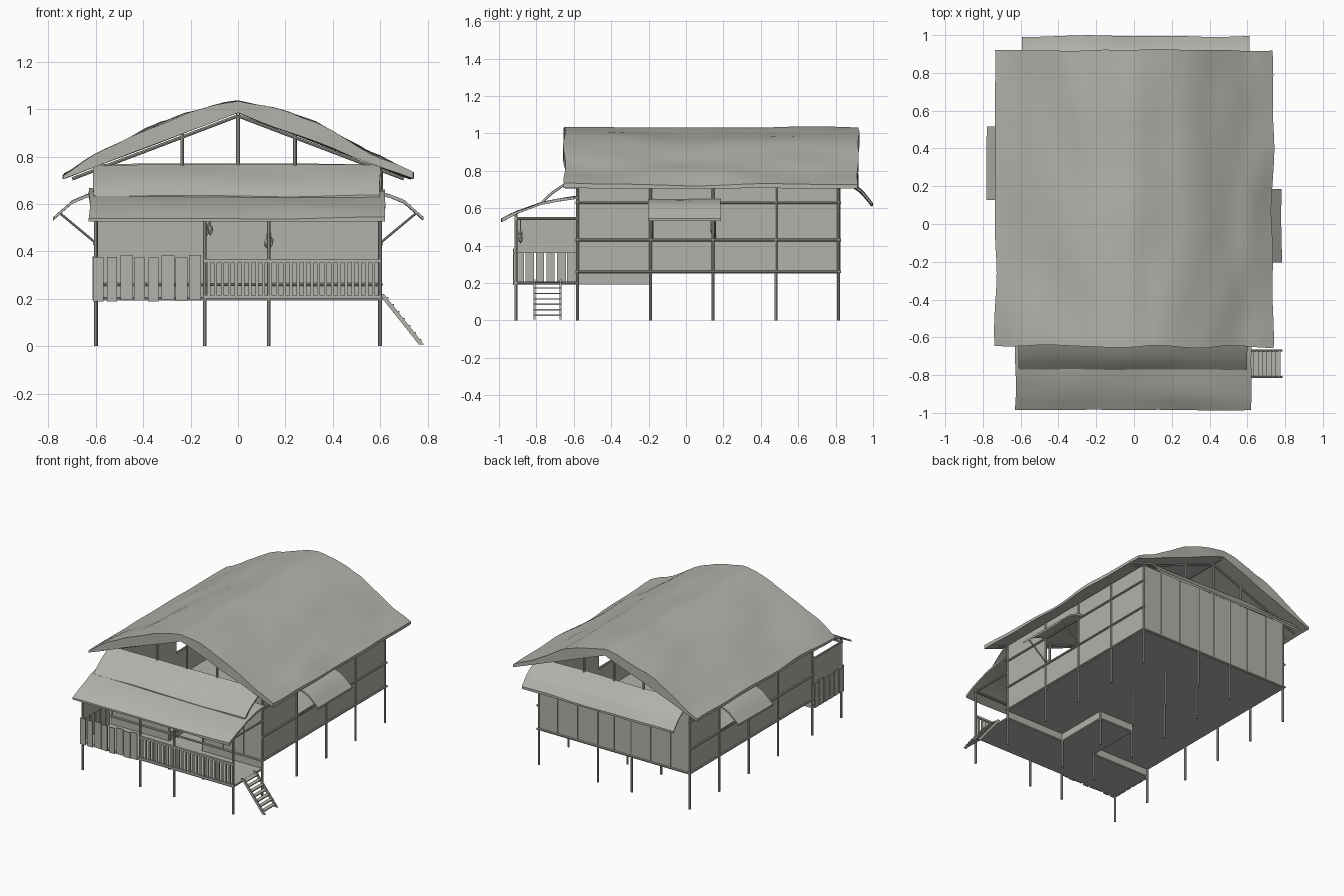
import bpy, bmesh, math, random
from mathutils import Vector, noise

if "Cube" in bpy.data.objects:
    bpy.data.objects.remove(bpy.data.objects["Cube"])

random.seed(4)
mat = bpy.data.materials.new("weathered_grey")
mat.diffuse_color = (0.44, 0.45, 0.405, 1)
mat.use_nodes = True
mat.node_tree.nodes["Principled BSDF"].inputs["Base Color"].default_value = mat.diffuse_color


def finish(name, bm, smooth=False):
    bmesh.ops.recalc_face_normals(bm, faces=bm.faces)
    me = bpy.data.meshes.new(name)
    bm.to_mesh(me)
    bm.free()
    me.materials.append(mat)
    ob = bpy.data.objects.new(name, me)
    bpy.context.collection.objects.link(ob)
    if smooth:
        bpy.ops.object.select_all(action='DESELECT')
        ob.select_set(True)
        bpy.context.view_layer.objects.active = ob
        bpy.ops.object.shade_smooth_by_angle(angle=math.radians(35))
    return ob


def add_box(bm, x0, x1, y0, y1, z0, z1):
    vs = bmesh.ops.create_cube(bm, size=1)["verts"]
    for v in vs:
        v.co = Vector(((x0 + x1) / 2 + v.co.x * (x1 - x0),
                       (y0 + y1) / 2 + v.co.y * (y1 - y0),
                       (z0 + z1) / 2 + v.co.z * (z1 - z0)))
    return vs


def add_pole(bm, a, b, r=0.008, n=8):
    a, b = Vector(a), Vector(b)
    rot = (b - a).to_track_quat('Z', 'Y')
    vs = bmesh.ops.create_cone(bm, segments=n, radius1=r, radius2=r,
                               depth=(b - a).length, cap_ends=True)["verts"]
    for v in vs:
        v.co = rot @ v.co + (a + b) / 2


def boxes(name, items):
    bm = bmesh.new()
    for i in items:
        add_box(bm, *i)
    return finish(name, bm)


def poles(name, items, r=0.008):
    bm = bmesh.new()
    for a, b in items:
        add_pole(bm, a, b, r)
    return finish(name, bm, True)


def lerp_profile(p, t):
    """Resample a profile of (across, top z, bottom z) points by index."""
    f = t * (len(p) - 1)
    i = min(int(f), len(p) - 2)
    return [p[i][k] + (p[i + 1][k] - p[i][k]) * (f - i) for k in range(3)]


def thatch(name, profile, lo, hi, along, across_steps, steps, amp, seed):
    """Rumpled thatch body: profile swept along 'x' or 'y'."""
    bm = bmesh.new()
    rows = []
    for j in range(steps + 1):
        t = lo + (hi - lo) * j / steps
        top, bot = [], []
        for i in range(across_steps + 1):
            a, zt, zb = lerp_profile(profile, i / across_steps)
            n = noise.noise(Vector((a * 7 + seed, t * 2.2, seed)))
            m = noise.noise(Vector((a * 4, t * 3 + seed, 9)))
            edge = (1 if j == steps else -1 if j == 0 else 0) * amp
            tt, aa = t + edge * m, a + amp * 0.8 * m
            for lst, z in ((top, zt + amp * n), (bot, zb + amp * 0.2 * m)):
                lst.append(bm.verts.new((aa, tt, z) if along == 'y' else (tt, aa, z)))
        rows.append(top + bot[::-1])
    k = len(rows[0])
    for r, s in zip(rows, rows[1:]):
        for i in range(k):
            bm.faces.new((r[i], r[(i + 1) % k], s[(i + 1) % k], s[i]))
    h = across_steps + 1
    for r in (rows[0], rows[-1]):
        for i in range(h - 1):
            bm.faces.new((r[i], r[i + 1], r[k - 2 - i], r[k - 1 - i]))
    return finish(name, bm, True)


PX = (-0.6, -0.14, 0.13, 0.6)
PY = (-0.58, -0.19, 0.145, 0.48, 0.815)

# thatched roofs
half = [(0, 1.03), (0.1, 1.015), (0.22, 0.98), (0.33, 0.94), (0.45, 0.875),
        (0.56, 0.82), (0.65, 0.775), (0.735, 0.725)]
main = [(s * x, z, 0.985 - 0.38 * x) for s, seq in ((-1, half[::-1]), (1, half[1:])) for x, z in seq]
thatch("main_roof", main, -0.65, 0.92, 'y', 28, 24, 0.018, 1.3)
T = 0.014
for name, prof, lo, hi, seed in (
        ("porch_roof", [(-0.985, .54), (-0.9, .585), (-0.78, .63), (-0.68, .65), (-0.58, .665)], -0.63, 0.62, 3.1),
        ("front_gable_skirt", [(-0.77, .635), (-0.72, .685), (-0.65, .735), (-0.58, .77)], -0.61, 0.6, 5.7),
        ("back_gable_skirt", [(0.81, .77), (0.88, .735), (0.94, .695), (0.995, .625)], -0.6, 0.61, 8.2)):
    thatch(name, [(a, z, z - T) for a, z in prof], lo, hi, 'x', 8, 20, 0.01, seed)
flap = [(0.59, .65), (0.64, .64), (0.7, .615), (0.78, .545)]
for side, name, y0, y1 in ((1, "right", -0.2, 0.185), (-1, "left", 0.125, 0.515)):
    thatch(name + "_window_flap", [(side * a, z, z - T) for a, z in flap], y0, y1, 'y', 6, 8, 0.007, 2 + side)
    poles(name + "_flap_struts", [((side * 0.6, y, 0.435), (side * 0.75, y, 0.56))
                                  for y in (y0 + 0.02, y1 - 0.03)], 0.005)

# posts: outer ones carry the roof, inner ones carry the floor
poles("house_posts", [((x, y, 0), (x, y, 0.75 if abs(x) > 0.5 or y in (PY[0], PY[-1]) else 0.255))
                      for x in PX for y in PY])
poles("porch_posts", [((x, -0.91, 0), (x, -0.91, 0.565)) for x in PX])
poles("gable_posts", [((x, y, 0.74), (x, y, 0.985 - 0.38 * abs(x)))
                      for x in (-0.235, 0, 0.24) for y in (-0.58, 0.815)])

# beams and rafters
rails = [((s * 0.605, -0.59, z), (s * 0.605, 0.83, z)) for s in (1, -1) for z in (0.26, 0.43, 0.63)]
rails += [((-0.61, y, z), (0.61, y, z)) for y in (-0.585, 0.82) for z in (0.26, 0.75)]
rails += [((-0.61, -0.91, 0.545), (0.61, -0.91, 0.545)), ((-0.61, -0.91, 0.2), (0.61, -0.91, 0.2))]
rails += [((s * 0.6, -0.91, z), (s * 0.6, -0.58, z)) for s in (1, -1) for z in (0.2, 0.545)]
rails += [((0, -0.63, 0.98), (0, 0.9, 0.98))]
rails += [((0, y, 0.972), (s * 0.7, y, 0.706)) for s in (1, -1) for y in (-0.58, 0.815)]
poles("beams", rails, 0.007)

# floors: raised house floor with a lower entry hall
boxes("house_floor", [(-0.6, 0.6, -0.19, 0.82, 0.25, 0.262), (-0.6, -0.14, -0.58, -0.19, 0.25, 0.262),
                      (0.13, 0.6, -0.58, -0.19, 0.25, 0.262)])
boxes("porch_floor", [(-0.6, 0.6, -0.915, -0.58, 0.193, 0.205), (-0.14, 0.13, -0.58, -0.19, 0.193, 0.205)])
boxes("floor_risers", [(-0.6, -0.14, -0.585, -0.577, 0.2, 0.255), (0.13, 0.6, -0.585, -0.577, 0.2, 0.255),
                       (-0.144, -0.138, -0.58, -0.19, 0.2, 0.255), (0.128, 0.134, -0.58, -0.19, 0.2, 0.255),
                       (-0.14, 0.13, -0.193, -0.187, 0.2, 0.255)])

# side walls, bay by bay, with one window opening each
for side, name, window in ((1, "right", 1), (-1, "left", 2)):
    parts = []
    for i in range(4):
        for z0, z1 in ((0.26, 0.43), (0.43, 0.63), (0.63, 0.75)):
            if not (i == window and z0 == 0.43):
                xs = sorted((side * 0.592, side * 0.6))
                parts.append((*xs, PY[i], PY[i + 1], z0, z1))
    boxes(name + "_wall", parts)

# front and back walls with battens
boxes("front_wall", [(-0.6, -0.14, -0.582, -0.574, 0.26, 0.76), (0.13, 0.6, -0.582, -0.574, 0.26, 0.76),
                     (-0.14, 0.13, -0.582, -0.574, 0.6, 0.76)])
boxes("back_wall", [(-0.6, 0.6, 0.812, 0.82, 0.26, 0.76)])
boxes("wall_battens", [(x - 0.004, x + 0.004, -0.588, -0.58, 0.26, 0.74) for x in (0.29, 0.45)] +
      [(x - 0.004, x + 0.004, 0.818, 0.825, 0.26, 0.74) for x in (-0.45, -0.29, 0, 0.29, 0.45)])

# porch railing
slats = [(-0.13 + i * 0.029, -0.123 + i * 0.029 + 0.006, -0.916, -0.908, 0.21, 0.355) for i in range(25)]
boxes("porch_railing", slats + [(-0.14, 0.6, -0.92, -0.904, 0.352, 0.366), (-0.14, 0.6, -0.92, -0.904, 0.203, 0.214)])

# rough planks on the porch corner
planks = []
for i in range(8):
    x = -0.612 + i * 0.058
    planks.append((x, x + random.uniform(0.042, 0.054), -0.926, -0.919,
                   0.192 + random.uniform(-.004, .004), 0.378 + random.uniform(-.008, .008)))
for i in range(6):
    y = -0.915 + i * 0.056
    planks.append((-0.615, -0.608, y, y + random.uniform(0.04, 0.05),
                   0.195, 0.372 + random.uniform(-.01, .008)))
boxes("porch_planks", planks)
boxes("porch_left_wall", [(-0.604, -0.597, -0.91, -0.58, 0.36, 0.545)])

# stairs
bm = bmesh.new()
top, low = Vector((0.605, 0, 0.22)), Vector((0.775, 0, 0.006))
for y in (-0.81, -0.67):
    vs = add_box(bm, -0.006, 0.006, y - 0.005, y + 0.005, 0, 1)
    for v in vs:
        p = top.lerp(low, 1 - v.co.z)
        v.co = Vector((p.x + v.co.x * 1.8, v.co.y, p.z))
for i in range(7):
    p = top.lerp(low, (i + 0.6) / 7.3)
    add_box(bm, p.x - 0.012, p.x + 0.016, -0.81, -0.67, p.z - 0.003, p.z + 0.004)
finish("stairs", bm)

# hanging bundles
for name, x, y, z in (("porch_bundle", 0.13, -0.885, 0.45), ("indoor_bundle", -0.125, 0.14, 0.5)):
    bm = bmesh.new()
    add_pole(bm, (x, y, z), (x, y, z + 0.09), 0.003, 6)
    for dx, dz in ((-0.009, -0.015), (0.009, -0.01), (0, 0.015)):
        vs = bmesh.ops.create_icosphere(bm, subdivisions=1, radius=0.012)["verts"]
        for v in vs:
            v.co = Vector((x + dx + v.co.x, y + v.co.y, z + dz + v.co.z * 2))
    finish(name, bm, True)
